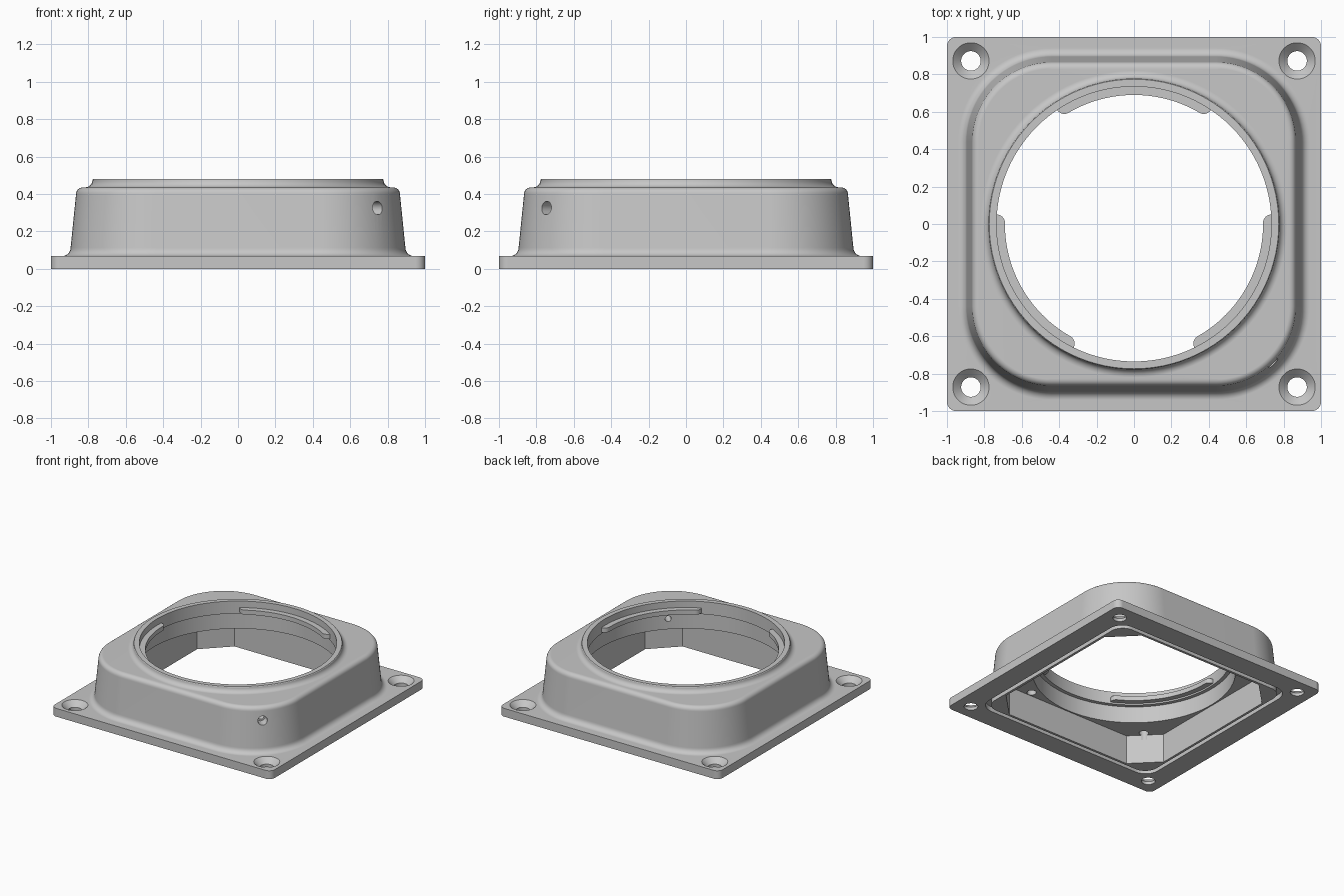
import bpy, bmesh, math
from mathutils import Matrix, Vector

cube = bpy.data.objects.get("Cube")
if cube:
    bpy.data.objects.remove(cube, do_unlink=True)

grey = bpy.data.materials.new("light_grey")
grey.use_nodes = True
colour = (0.57, 0.57, 0.57, 1)
grey.diffuse_color = colour
grey.node_tree.nodes["Principled BSDF"].inputs["Base Color"].default_value = colour

STEPS = 24


def section(w, r, z, chamfer=False):
    """Square of half-size w with corners rounded (or cut) by r; a circle when w == r."""
    pts = []
    for q in range(4):
        turn = Matrix.Rotation(q * math.pi / 2, 3, 'Z')
        for i in range(STEPS + 1):
            t = i / STEPS
            if chamfer:
                p = Vector((w - r * t, w - r + r * t, z))
            else:
                a = t * math.pi / 2
                p = Vector((w - r + r * math.cos(a), w - r + r * math.sin(a), z))
            pts.append(turn @ p)
    return pts


def loft(name, sections, closed=False):
    """Skin a stack of sections; closed joins last to first, otherwise ends are capped."""
    bm = bmesh.new()
    rings = [[bm.verts.new(p) for p in s] for s in sections]
    n = len(rings[0])
    pairs = list(zip(rings, rings[1:]))
    if closed:
        pairs.append((rings[-1], rings[0]))
    else:
        bm.faces.new(rings[0][::-1])
        bm.faces.new(rings[-1])
    for a, b in pairs:
        for i in range(n):
            j = (i + 1) % n
            bm.faces.new((a[i], a[j], b[j], b[i]))
    bmesh.ops.remove_doubles(bm, verts=bm.verts, dist=1e-5)
    bmesh.ops.recalc_face_normals(bm, faces=bm.faces)
    me = bpy.data.meshes.new(name)
    bm.to_mesh(me)
    bm.free()
    ob = bpy.data.objects.new(name, me)
    bpy.context.collection.objects.link(ob)
    me.materials.append(grey)
    return ob


def circle(r, z):
    return section(r, r, z)


def housing(w, z):
    return section(w, w - 0.44, z)


def activate(ob):
    bpy.ops.object.select_all(action='DESELECT')
    ob.select_set(True)
    bpy.context.view_layer.objects.active = ob


def cut(ob, cutter):
    mod = ob.modifiers.new("cut", 'BOOLEAN')
    mod.operation = 'DIFFERENCE'
    mod.solver = 'EXACT'
    mod.object = cutter
    activate(ob)
    bpy.ops.object.modifier_apply(modifier=mod.name)
    bpy.data.objects.remove(cutter, do_unlink=True)


def finish(ob):
    activate(ob)
    bpy.ops.object.shade_smooth_by_angle(angle=math.radians(30))
    mod = ob.modifiers.new("flat_normals", 'WEIGHTED_NORMAL')
    mod.keep_sharp = True


# Flange and drafted housing, with fillets where they meet
arc = [math.pi / 2 * i / 6 for i in range(7)]
shell = [section(1, 0.05, 0), section(1, 0.05, 0.068)]
shell += [housing(0.94 - 0.045 * math.sin(a), 0.113 - 0.045 * math.cos(a)) for a in arc]
shell += [housing(0.83 + 0.036 * math.cos(a), 0.399 + 0.036 * math.sin(a)) for a in arc]
# Raised collar with a concave foot
shell += [circle(0.82 - 0.042 * math.sin(a), 0.475 - 0.04 * math.cos(a)) for a in arc]
shell += [circle(0.774, 0.48)]
# Stepped bore and cavity with chamfered corners
shell += [circle(0.735, 0.48), circle(0.735, 0.377),
          circle(0.765, 0.377), circle(0.765, 0.24),
          section(0.775, 0.2, 0.24, True), section(0.775, 0.2, 0, True)]
# Seal groove in the underside
shell += [section(0.795, 0.11, 0), section(0.795, 0.11, 0.04),
          section(0.828, 0.12, 0.04), section(0.828, 0.12, 0)]
body = loft("mount_housing", shell, closed=True)

# Countersunk screw holes in the flange corners
for sx in (-1, 1):
    for sy in (-1, 1):
        sink = loft("countersink", [circle(0.052, -0.05), circle(0.052, 0.025),
                                    circle(0.097, 0.068), circle(0.097, 0.1)])
        sink.data.transform(Matrix.Translation((0.872 * sx, 0.872 * sy, 0)))
        cut(body, sink)

# Diagonal stepped set-screw hole through one corner of the housing
bore = loft("screw_bore", [circle(0.023, 0.6), circle(0.023, 0.98),
                           circle(0.036, 0.98), circle(0.036, 1.3)])
bore.data.transform(Matrix.Translation((0, 0, 0.325))
                    @ Matrix.Rotation(-math.pi / 4, 4, 'Z')
                    @ Matrix.Rotation(math.pi / 2, 4, 'Y'))
cut(body, bore)

# Blind pilot holes in the cavity ceiling
for x, y in ((-0.65, -0.66), (0.39, -0.735)):
    pilot = loft("pilot_hole", [circle(0.035, 0.2), circle(0.035, 0.32)])
    pilot.data.transform(Matrix.Translation((x, y, 0)))
    cut(body, pilot)
finish(body)


def tab_outline(mid, z):
    """Arc strip inside the bore with rounded inner corners."""
    half, soft = math.radians(34), 0.06
    count = 72
    inner, outer = [], []
    for i in range(count + 1):
        s = -math.cos(math.pi * i / count)
        a = mid + half * s
        d = max(0, 1 - half * (1 - abs(s)) / soft)
        r = 0.735 - 0.045 * math.sqrt(max(0, 1 - d * d))
        inner.append(Vector((r * math.cos(a), r * math.sin(a), z)))
        outer.append(Vector((0.748 * math.cos(a), 0.748 * math.sin(a), z)))
    return outer + inner[::-1]


# Three bayonet tabs
for k, label in enumerate(("back", "right", "left")):
    mid = math.radians(90 + 120 * k)
    tab = loft("bayonet_tab_" + label, [tab_outline(mid, 0.39), tab_outline(mid, 0.427)])
    finish(tab)
